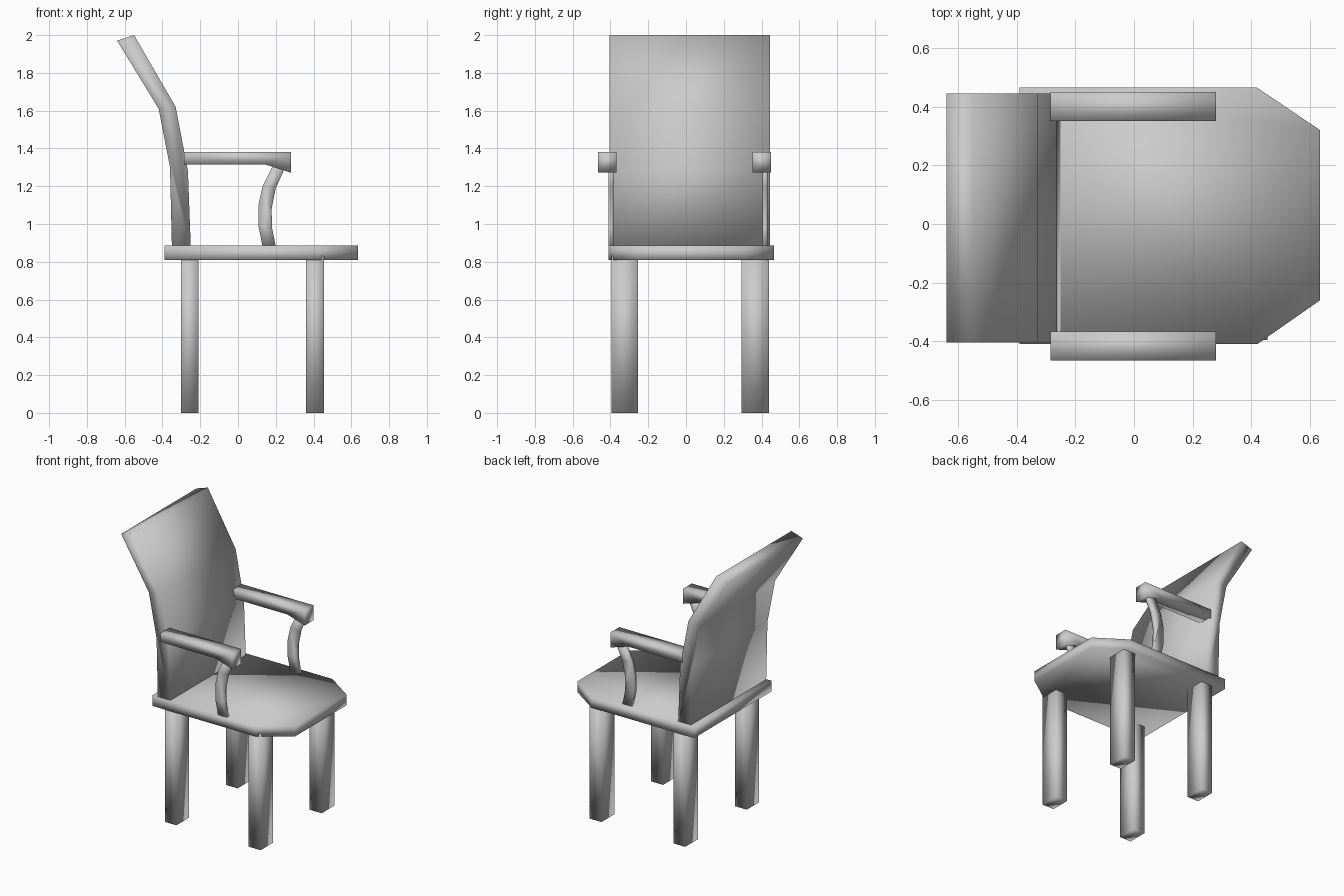
import bpy
import bmesh

cube = bpy.data.objects.get("Cube")
if cube:
    bpy.data.objects.remove(cube, do_unlink=True)

# One plain material for the whole chair
grey = bpy.data.materials.new("plain_grey")
grey.use_nodes = True
colour = (0.6, 0.6, 0.6, 1.0)
grey.diffuse_color = colour
grey.node_tree.nodes["Principled BSDF"].inputs["Base Color"].default_value = colour


def extrude_profile(name, profile, low, high, axis):
    """Extrude an outline along y (outline in x, z) or z (outline in x, y)."""
    bm = bmesh.new()
    verts = [bm.verts.new((a, low, b) if axis == "y" else (a, b, low))
             for a, b in profile]
    face = bm.faces.new(verts)
    extruded = bmesh.ops.extrude_face_region(bm, geom=[face])["geom"]
    depth = high - low
    bmesh.ops.translate(
        bm, verts=[g for g in extruded if isinstance(g, bmesh.types.BMVert)],
        vec=(0, depth, 0) if axis == "y" else (0, 0, depth))
    bmesh.ops.recalc_face_normals(bm, faces=bm.faces)
    # Soft shading runs over every edge
    for f in bm.faces:
        f.smooth = True
    mesh = bpy.data.meshes.new(name)
    bm.to_mesh(mesh)
    bm.free()
    mesh.materials.append(grey)
    obj = bpy.data.objects.new(name, mesh)
    bpy.context.collection.objects.link(obj)
    return obj


# Seat with two clipped corners
seat_outline = [(-0.39, -0.41), (0.42, -0.41), (0.635, -0.26),
                (0.635, 0.32), (0.42, 0.465), (-0.39, 0.465)]
extrude_profile("seat", seat_outline, 0.81, 0.885, "z")

# Backrest, leaning further out towards the top
back_outline = [(-0.35, 0.88), (-0.25, 0.88), (-0.265, 1.28), (-0.33, 1.62),
                (-0.55, 2.0), (-0.64, 1.97), (-0.42, 1.61), (-0.36, 1.3)]
extrude_profile("backrest", back_outline, -0.405, 0.445, "y")

# Legs
for x_name, x0, x1 in (("rear", -0.302, -0.21), ("fore", 0.36, 0.455)):
    for y_name, y0, y1 in (("near", -0.395, -0.255), ("far", 0.295, 0.44)):
        outline = [(x0, y0), (x1, y0), (x1, y1), (x0, y1)]
        extrude_profile(f"{x_name}_{y_name}_leg", outline, 0, 0.83, "z")

# Armrests with a dropped grip, each on a thin bent support
arm_outline = [(-0.285, 1.315), (0.145, 1.315), (0.28, 1.272),
               (0.28, 1.38), (-0.285, 1.38)]
support_outline = [(0.13, 0.88), (0.2, 0.88), (0.18, 0.98), (0.178, 1.08),
                   (0.2, 1.19), (0.25, 1.3), (0.19, 1.32), (0.13, 1.2),
                   (0.108, 1.1), (0.108, 0.99)]
for side, arm_y, support_y in (("near", (-0.465, -0.367), (-0.41, -0.385)),
                               ("far", (0.352, 0.45), (0.405, 0.432))):
    extrude_profile(f"{side}_armrest", arm_outline, *arm_y, "y")
    extrude_profile(f"{side}_arm_support", support_outline, *support_y, "y")
